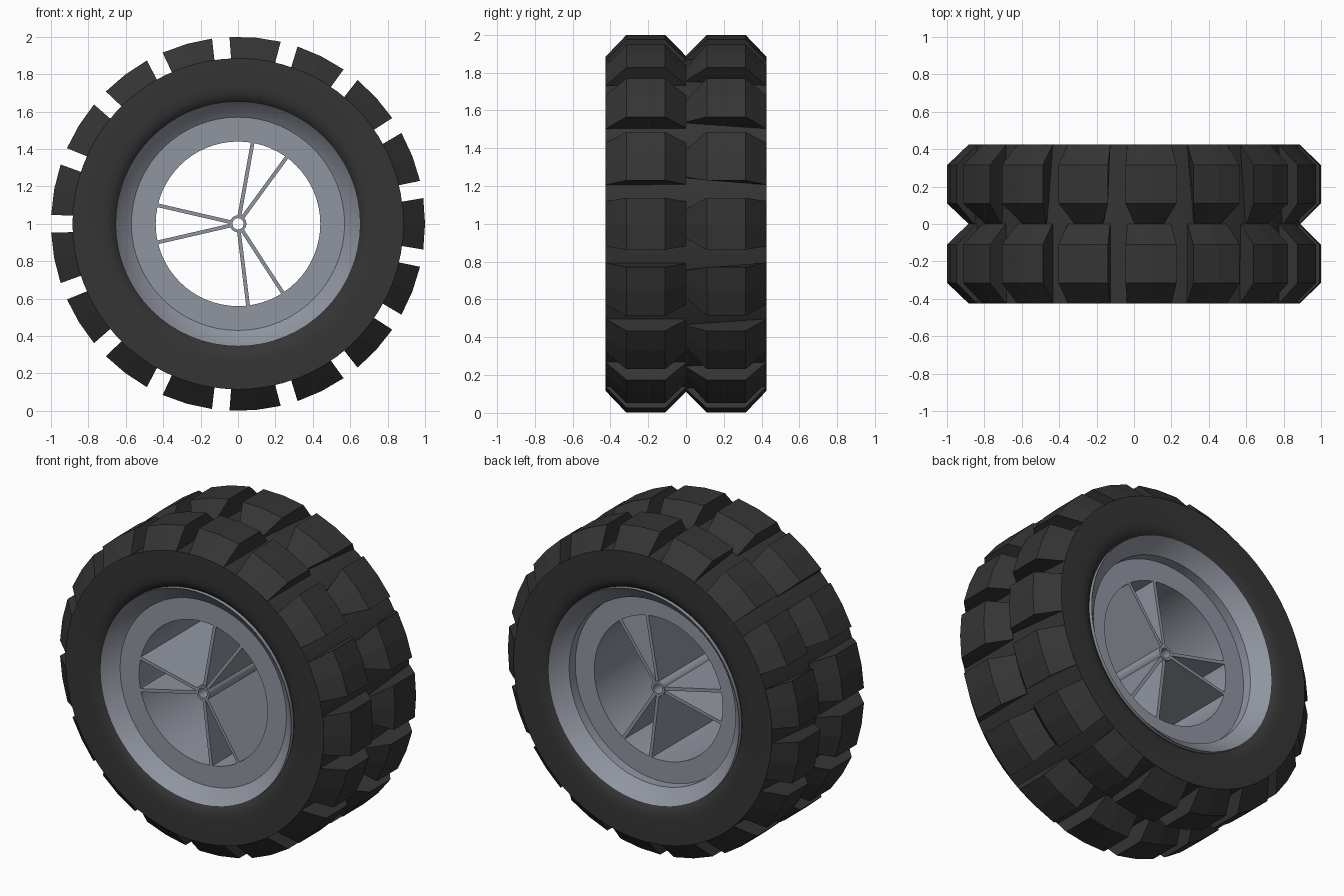
import bpy, bmesh
from math import sin, cos, radians, pi

if "Cube" in bpy.data.objects:
    bpy.data.objects.remove(bpy.data.objects["Cube"])

CZ = 1.0  # axle height


def polar(r, a, y):
    return (r * cos(a), y, CZ + r * sin(a))


def material(name, c):
    m = bpy.data.materials.new(name)
    m.diffuse_color = (*c, 1)
    m.use_nodes = True
    m.node_tree.nodes["Principled BSDF"].inputs["Base Color"].default_value = m.diffuse_color
    return m


RUBBER = material("rubber", (0.035, 0.035, 0.035))
METAL = material("metal", (0.28, 0.30, 0.35))


def finish(name, bm, mat, smooth=None):
    bmesh.ops.recalc_face_normals(bm, faces=bm.faces)
    me = bpy.data.meshes.new(name)
    bm.to_mesh(me)
    bm.free()
    me.materials.append(mat)
    ob = bpy.data.objects.new(name, me)
    bpy.context.collection.objects.link(ob)
    if smooth:
        bpy.ops.object.select_all(action='DESELECT')
        ob.select_set(True)
        bpy.context.view_layer.objects.active = ob
        bpy.ops.object.shade_smooth_by_angle(angle=radians(smooth))
    return ob


def lathe(name, profile, mat, n=64):
    """Spin a closed (y, r) profile around the axle."""
    bm = bmesh.new()
    rings = [[bm.verts.new(polar(r, 2 * pi * i / n, y)) for y, r in profile] for i in range(n)]
    k = len(profile)
    for i in range(n):
        a, b = rings[i], rings[(i + 1) % n]
        for j in range(k):
            bm.faces.new((a[j], a[(j + 1) % k], b[(j + 1) % k], b[j]))
    return finish(name, bm, mat, 30)


# Tyre carcass with rounded inner bead
half = [(-.425, .885), (-.425, .74), (-.42, .70), (-.408, .67), (-.385, .65)]
lathe("tyre", half + [(-y, r) for y, r in reversed(half)], RUBBER, 68)

# Rim: sloped lips, recessed discs, central tunnel
lathe("rim", [(-.415, .655), (-.405, .65), (-.34, .57), (-.34, .44), (.27, .44),
              (.27, .57), (.33, .57), (.405, .65), (.415, .655)], METAL)

# Hub tube
lathe("hub", [(-.345, .045), (-.345, .03), (.275, .03), (.275, .045)], METAL, 24)

# Spoke plates in three pairs, running the depth of the tunnel
bm = bmesh.new()
for mid in (66.8, 180, -70):
    for off in (-13, 13):
        a = radians(mid + off)
        tx, tz = -sin(a) * .01, cos(a) * .01
        loops = []
        for y in (-.34, .27):
            loop = []
            for r, s in ((.04, -1), (.445, -1), (.445, 1), (.04, 1)):
                x, yy, z = polar(r, a, y)
                loop.append(bm.verts.new((x + s * tx, yy, z + s * tz)))
            loops.append(loop)
            bm.faces.new(loop)
        for i in range(4):
            j = (i + 1) % 4
            bm.faces.new((loops[0][i], loops[0][j], loops[1][j], loops[1][i]))
finish("spokes", bm, METAL)


def tread_row(name, side, inner_half):
    """Ring of 17 bevelled blocks; inner_half is the half angle at the centre groove."""
    section = [(.425, .87, 7.7), (.425, .885, 7.7), (.315, 1.0, 7.9),
               (.11, 1.0, 7.9), (0, .888, inner_half), (0, .87, inner_half)]
    bm = bmesh.new()
    for k in range(17):
        c = 2 * pi * k / 17
        cuts = [[bm.verts.new(polar(r, c + t * radians(h), side * y)) for y, r, h in section]
                for t in (-1, 0, 1)]
        for a, b in zip(cuts, cuts[1:]):
            for i in range(6):
                j = (i + 1) % 6
                bm.faces.new((a[i], a[j], b[j], b[i]))
        bm.faces.new(cuts[0])
        bm.faces.new(cuts[-1])
    finish(name, bm, RUBBER)


# Two rows of tread blocks
tread_row("front_tread", -1, 7.6)
tread_row("back_tread", 1, 5.0)
